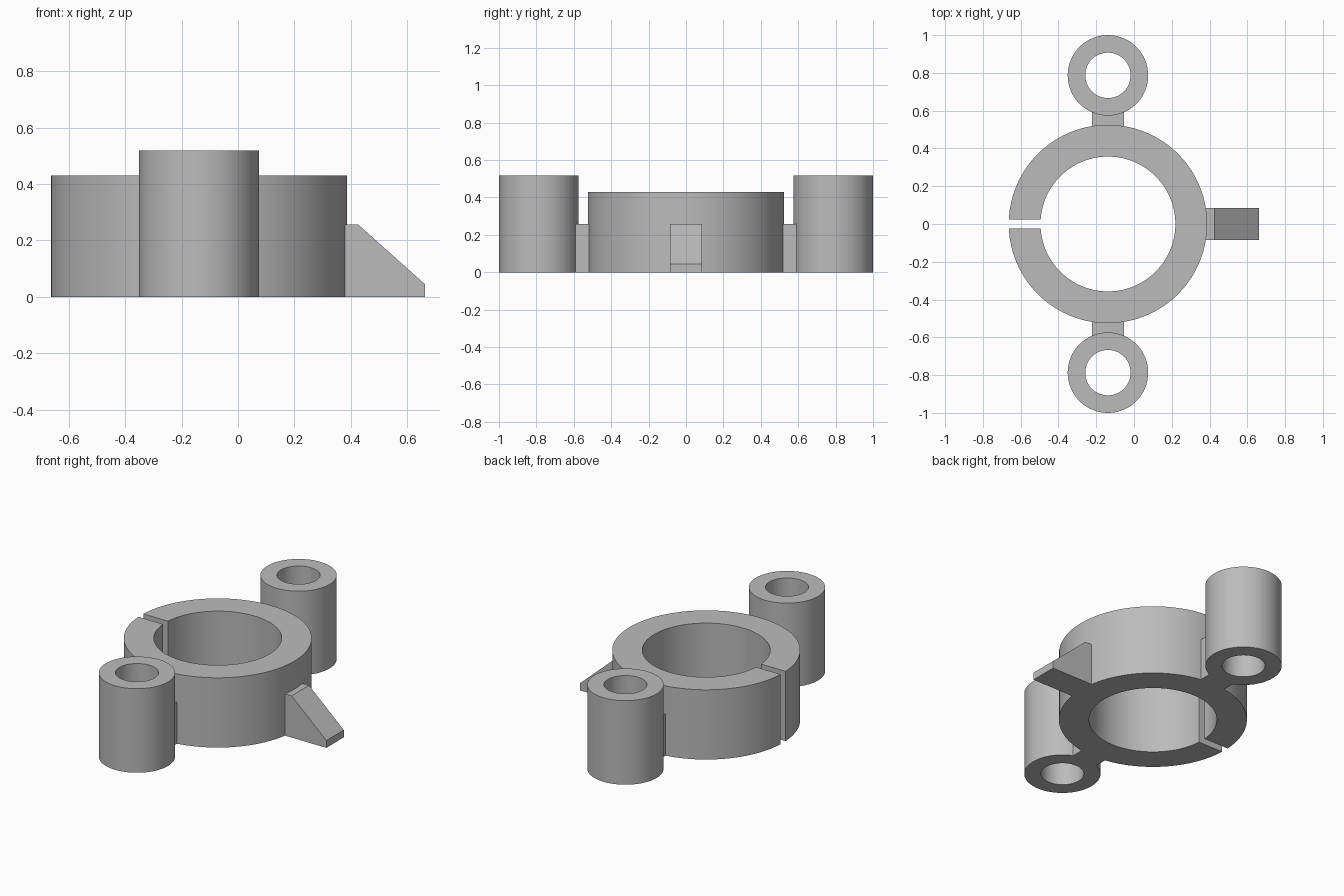
import bpy, bmesh
from math import asin, cos, sin, pi, radians

default = bpy.data.objects.get("Cube")
if default:
    bpy.data.objects.remove(default, do_unlink=True)

CX = -0.138          # shared axis of the ring and posts
RING_R, BORE_R, RING_H = 0.525, 0.357, 0.43
POST_R, HOLE_R, POST_H, POST_Y = 0.213, 0.12, 0.518, 0.787
SLIT, TAB, TAB_H = 0.024, 0.085, 0.257

grey = bpy.data.materials.new("plain grey")
grey.use_nodes = True
grey.diffuse_color = (0.5, 0.5, 0.5, 1)
grey.node_tree.nodes["Principled BSDF"].inputs["Base Color"].default_value = (0.5, 0.5, 0.5, 1)


def finish(name, bm, smooth=False):
    bmesh.ops.recalc_face_normals(bm, faces=bm.faces[:])
    mesh = bpy.data.meshes.new(name)
    bm.to_mesh(mesh)
    bm.free()
    mesh.materials.append(grey)
    obj = bpy.data.objects.new(name, mesh)
    bpy.context.collection.objects.link(obj)
    if smooth:
        bpy.ops.object.select_all(action="DESELECT")
        obj.select_set(True)
        bpy.context.view_layer.objects.active = obj
        bpy.ops.object.shade_smooth_by_angle(angle=radians(30))
    return obj


def tube(name, y, outer, inner, height, slit=0, steps=96):
    """Hollow cylinder, optionally cut by a parallel-walled slit on the -x side."""
    bm = bmesh.new()
    sections = []
    for i in range(steps + (slit > 0)):
        t = 2 * i / steps - 1
        section = []
        for r, z in ((outer, 0), (outer, height), (inner, height), (inner, 0)):
            a = t * (pi - asin(slit / r))
            section.append(bm.verts.new((CX + r * cos(a), y + r * sin(a), z)))
        sections.append(section)
    if slit:
        bm.faces.new(sections[0])
        bm.faces.new(sections[-1])
    else:
        sections.append(sections[0])
    for a, b in zip(sections, sections[1:]):
        for k in range(4):
            n = (k + 1) % 4
            bm.faces.new((a[k], b[k], b[n], a[n]))
    return finish(name, bm, True)


def prism(name, outline, direction):
    """Extrude a closed outline of 3D points along a direction."""
    bm = bmesh.new()
    face = bm.faces.new([bm.verts.new(p) for p in outline])
    made = bmesh.ops.extrude_face_region(bm, geom=[face])["geom"]
    bmesh.ops.translate(bm, vec=direction,
                        verts=[v for v in made if isinstance(v, bmesh.types.BMVert)])
    return finish(name, bm)


# Split clamp ring
tube("split_ring", 0, RING_R, BORE_R, RING_H, SLIT, 128)

# Hollow posts with the short webs joining them to the ring
for side, s in (("front", -1), ("back", 1)):
    tube(side + "_post", s * POST_Y, POST_R, HOLE_R, POST_H)
    y0, y1 = s * 0.5, s * 0.61
    prism(side + "_web",
          [(CX - TAB, y0, 0), (CX + TAB, y0, 0), (CX + TAB, y1, 0), (CX - TAB, y1, 0)],
          (0, 0, TAB_H))

# Sloped fin on the side opposite the slit
fin = [(0.35, 0), (0.662, 0), (0.662, 0.045), (0.425, TAB_H), (0.35, TAB_H)]
prism("sloped_fin", [(x, -TAB, z) for x, z in fin], (0, 2 * TAB, 0))
